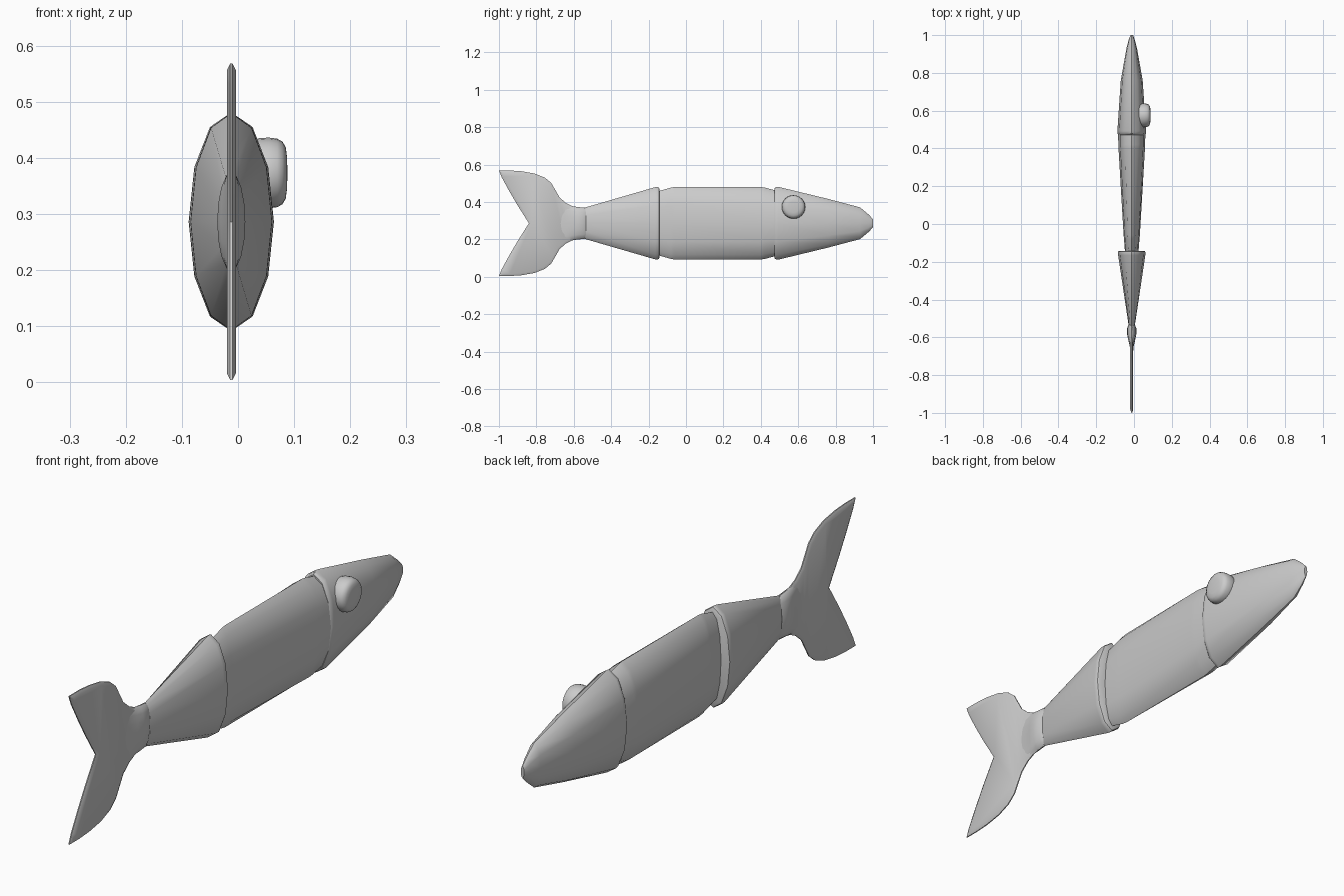
import bpy, bmesh, math
from mathutils import Vector

if "Cube" in bpy.data.objects:
    bpy.data.objects.remove(bpy.data.objects["Cube"])

CX, CZ = -0.012, 0.286   # body axis


def finish(name, bm, angle=35):
    bmesh.ops.recalc_face_normals(bm, faces=bm.faces)
    me = bpy.data.meshes.new(name)
    bm.to_mesh(me)
    bm.free()
    ob = bpy.data.objects.new(name, me)
    bpy.context.collection.objects.link(ob)
    bpy.ops.object.select_all(action='DESELECT')
    bpy.context.view_layer.objects.active = ob
    ob.select_set(True)
    bpy.ops.object.shade_smooth_by_angle(angle=math.radians(angle))
    return ob


def skin(bm, rings):
    """Bridge equal-sized rings of points and cap both ends."""
    vs = [[bm.verts.new(p) for p in r] for r in rings]
    n = len(vs[0])
    for a, b in zip(vs, vs[1:]):
        for i in range(n):
            j = (i + 1) % n
            bm.faces.new((a[i], a[j], b[j], b[i]))
    bm.faces.new(vs[0])
    bm.faces.new(vs[-1])


def body_part(name, stations, n=12):
    """Elliptical loft along y; stations are (y, half width, half height)."""
    bm = bmesh.new()
    skin(bm, [[(CX + w * math.sin(2 * math.pi * i / n), y,
                CZ + h * math.cos(2 * math.pi * i / n)) for i in range(n)]
              for y, w, h in stations])
    return finish(name, bm)


# Body segments
body_part("head", [(0.472, 0.071, 0.184), (0.478, 0.075, 0.192), (0.492, 0.076, 0.195),
                   (0.76, 0.058, 0.130), (0.93, 0.028, 0.085), (0.975, 0.016, 0.048),
                   (1.0, 0.007, 0.022)])
body_part("middle_body", [(-0.16, 0.034, 0.168), (-0.145, 0.036, 0.172), (-0.08, 0.041, 0.191),
                          (-0.06, 0.043, 0.194), (0.40, 0.070, 0.194),
                          (0.42, 0.071, 0.191), (0.48, 0.072, 0.175)])
body_part("rear_body", [(-0.545, 0.014, 0.082), (-0.54, 0.016, 0.084), (-0.165, 0.072, 0.193),
                        (-0.152, 0.073, 0.194), (-0.145, 0.071, 0.191), (-0.142, 0.066, 0.184)])
body_part("tail_root", [(-0.535, 0.017, 0.080), (-0.55, 0.024, 0.084), (-0.58, 0.025, 0.087),
                        (-0.61, 0.019, 0.092), (-0.65, 0.010, 0.104), (-0.70, 0.005, 0.100)], 16)

# Forked tail fin: upper outline (y, height above axis), mirrored for the lower half
upper = [(-0.54, 0.083), (-0.60, 0.088), (-0.64, 0.107), (-0.675, 0.137), (-0.70, 0.180),
         (-0.72, 0.215), (-0.755, 0.244), (-0.81, 0.266), (-0.88, 0.278), (-0.94, 0.282),
         (-1.0, 0.282), (-0.985, 0.245), (-0.945, 0.172), (-0.90, 0.095)]
outline = upper + [(-0.84, 0.0)] + [(y, -h) for y, h in reversed(upper)]
bm = bmesh.new()
face = bm.faces.new([bm.verts.new((CX - 0.002, y, CZ + h)) for y, h in outline])
ext = bmesh.ops.extrude_face_region(bm, geom=[face], use_keep_orig=True)
bmesh.ops.translate(bm, vec=(0.004, 0, 0),
                    verts=[v for v in ext["geom"] if isinstance(v, bmesh.types.BMVert)])
bmesh.ops.recalc_face_normals(bm, faces=bm.faces)
sides = [f for f in bm.faces if len(f.verts) > 4]
for f in sides:
    bmesh.ops.inset_region(bm, faces=[f], thickness=0.012, depth=0.006, use_even_offset=True)
finish("tail_fin", bm, 30)

# Single eye on the right side of the head
bm = bmesh.new()
eye = [(0.02, 0.056), (0.038, 0.062), (0.055, 0.063), (0.07, 0.061), (0.079, 0.056),
       (0.085, 0.046), (0.0872, 0.030), (0.088, 0.008)]
skin(bm, [[(x, 0.575 + r * math.cos(2 * math.pi * i / 24),
            0.373 + r * math.sin(2 * math.pi * i / 24)) for i in range(24)] for x, r in eye])
finish("eye", bm, 60)
